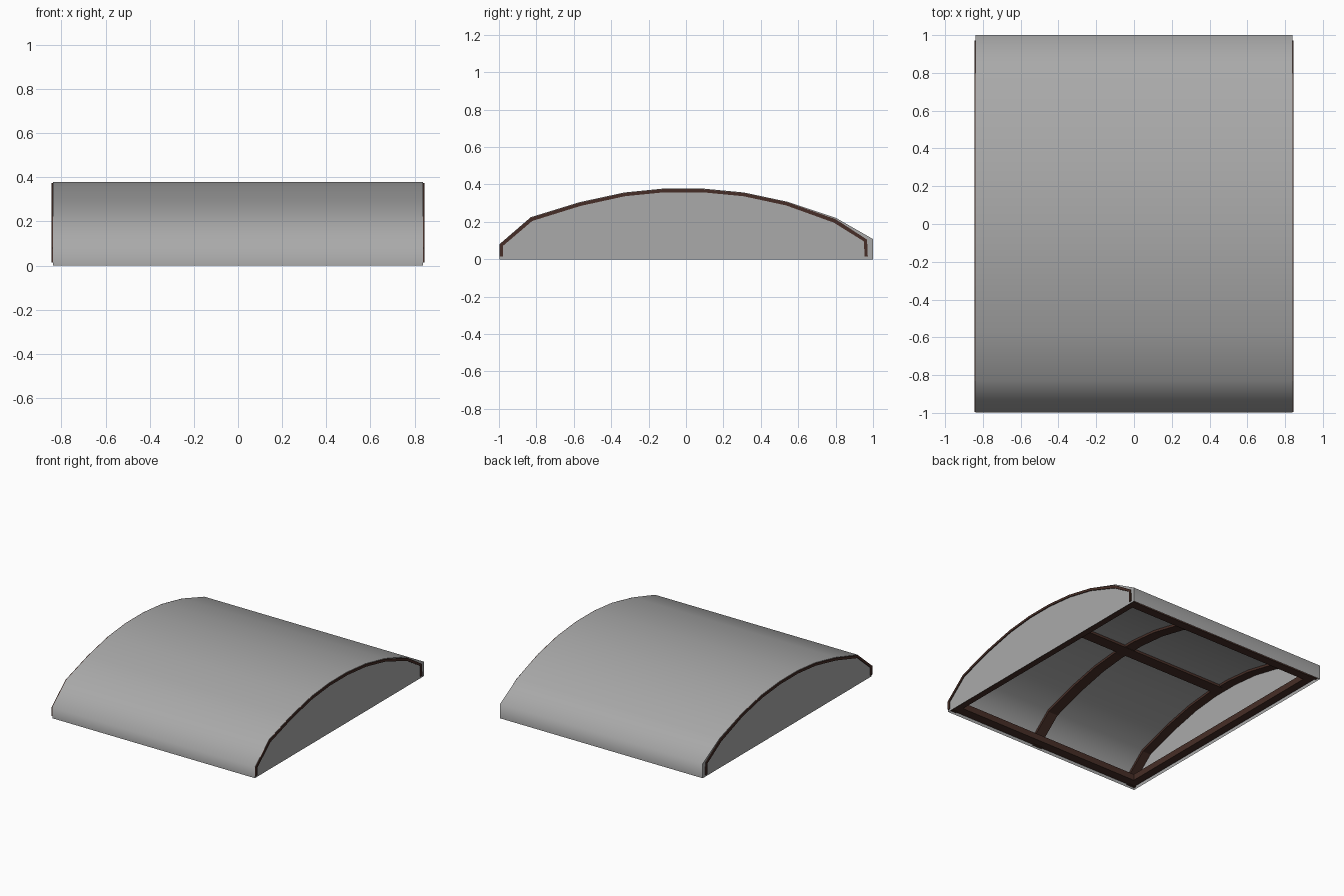
import bpy, bmesh

if "Cube" in bpy.data.objects:
    bpy.data.objects.remove(bpy.data.objects["Cube"])

def material(name, rgb):
    m = bpy.data.materials.new(name)
    m.diffuse_color = (*rgb, 1)
    m.use_nodes = True
    m.node_tree.nodes["Principled BSDF"].inputs["Base Color"].default_value = m.diffuse_color
    return m

CLOTH = material("grey cloth", (0.40, 0.40, 0.40))
WOOD = material("dark brown wood", (0.062, 0.027, 0.020))

# Arch profiles as (y, z)
CROWN = [(-0.83, 0.225), (-0.57, 0.305), (-0.33, 0.357), (-0.12, 0.378),
         (0.09, 0.378), (0.31, 0.357), (0.54, 0.308), (0.80, 0.222)]
COVER = [(-0.998, 0.0), (-0.998, 0.08)] + CROWN + [(1.0, 0.108), (1.0, 0.0)]
RIB_OUT = ([(-0.996, 0.015), (-0.996, 0.08)] + [(y, z - 0.003) for y, z in CROWN[:-1]]
           + [(0.80, 0.214), (0.968, 0.105), (0.972, 0.015)])
RIB_IN = ([(-0.978, 0.015), (-0.978, 0.072)] + [(y * 0.99, z - 0.02) for y, z in CROWN[:-1]]
          + [(0.79, 0.196), (0.952, 0.095), (0.954, 0.015)])
HALF = 0.838

def finish(name, bm, mat, normals=True):
    if normals:
        bmesh.ops.recalc_face_normals(bm, faces=bm.faces)
    me = bpy.data.meshes.new(name)
    bm.to_mesh(me)
    bm.free()
    me.materials.append(mat)
    ob = bpy.data.objects.new(name, me)
    bpy.context.collection.objects.link(ob)
    return ob

def box(name, x0, x1, y0, y1, z0, z1):
    bm = bmesh.new()
    bmesh.ops.create_cube(bm, size=1)
    for v in bm.verts:
        v.co = ((x0 + x1) / 2 + v.co.x * (x1 - x0),
                (y0 + y1) / 2 + v.co.y * (y1 - y0),
                (z0 + z1) / 2 + v.co.z * (z1 - z0))
    return finish(name, bm, WOOD)

def rib(name, x0, x1):
    bm = bmesh.new()
    loops = [[bm.verts.new((x, y, z)) for y, z in prof]
             for x, prof in ((x0, RIB_OUT), (x1, RIB_OUT), (x1, RIB_IN), (x0, RIB_IN))]
    for k in range(4):
        a, b = loops[k], loops[(k + 1) % 4]
        for i in range(len(a) - 1):
            bm.faces.new((a[i], a[i + 1], b[i + 1], b[i]))
    for i in (0, -1):
        bm.faces.new([l[i] for l in loops])
    return finish(name, bm, WOOD)

# Arched cloth sheet, open underneath
bm = bmesh.new()
left, right = [[bm.verts.new((x, y, z)) for y, z in COVER] for x in (-HALF, HALF)]
for i in range(len(COVER) - 1):
    bm.faces.new((left[i], right[i], right[i + 1], left[i + 1]))
cover = finish("cloth_cover", bm, CLOTH, normals=False)
bpy.context.view_layer.objects.active = cover
cover.select_set(True)
bpy.ops.object.shade_smooth_by_angle(angle=1.1)

# Flat cloth end walls
for name, x in (("left_end_wall", -HALF), ("right_end_wall", HALF)):
    bm = bmesh.new()
    vs = [bm.verts.new((x, y, z)) for y, z in COVER]
    bm.faces.new(vs if x < 0 else vs[::-1])
    bm.normal_update()
    f = bm.faces[:][0]
    if f.normal.x * x < 0:
        f.normal_flip()
    finish(name, bm, CLOTH, normals=False)

# Three wooden arch ribs and the ridge pole
rib("left_rib", -0.845, -0.77)
rib("middle_rib", 0.0, 0.08)
rib("right_rib", 0.77, 0.845)
box("ridge_pole", -0.80, 0.80, -0.09, 0.0, 0.356, 0.374)

# Rectangular bottom frame, just inside the cloth
box("front_rail", -0.83, 0.83, -0.99, -0.92, 0.018, 0.065)
box("back_rail", -0.83, 0.83, 0.90, 0.965, 0.018, 0.065)
for name, s in (("left_rail", -1), ("right_rail", 1)):
    box(name, min(s * 0.77, s * 0.83), max(s * 0.77, s * 0.83), -0.92, 0.90, 0.018, 0.065)
